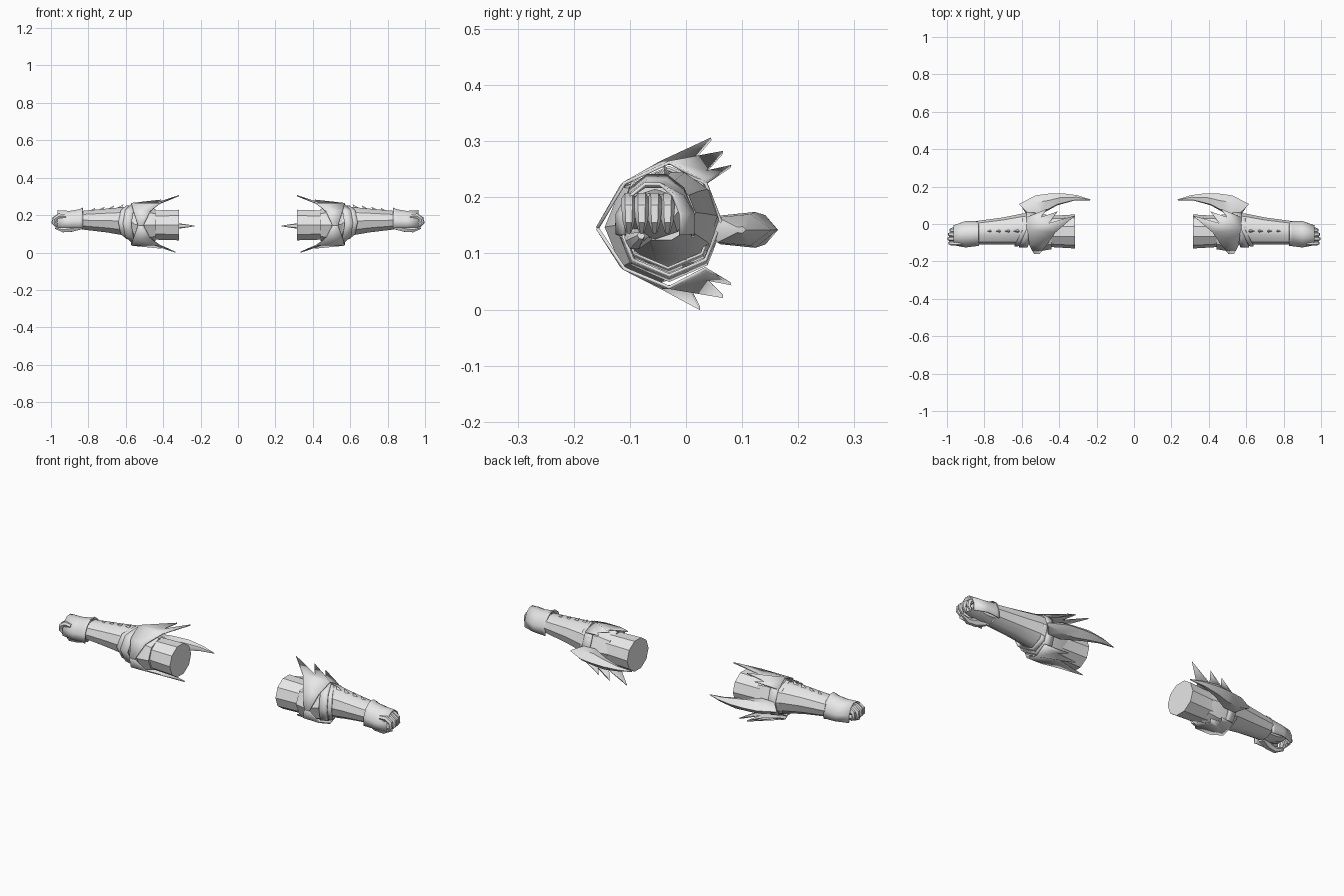
import bpy, bmesh, math
from mathutils import Vector

if "Cube" in bpy.data.objects:
    bpy.data.objects.remove(bpy.data.objects["Cube"])

steel = bpy.data.materials.new("light_grey")
steel.diffuse_color = (0.8, 0.8, 0.8, 1)
steel.use_nodes = True
steel.node_tree.nodes["Principled BSDF"].inputs["Base Color"].default_value = steel.diffuse_color


def make(name, verts, faces, angle=35, thick=0.0, closed=True):
    """Mesh object, mirrored to the other arm."""
    me = bpy.data.meshes.new(name)
    me.from_pydata([tuple(v) for v in verts], [], faces)
    bm = bmesh.new()
    bm.from_mesh(me)
    bmesh.ops.remove_doubles(bm, verts=bm.verts, dist=0.0002)
    bmesh.ops.recalc_face_normals(bm, faces=bm.faces)
    bm.to_mesh(me)
    bm.free()
    me.materials.append(steel)
    ob = bpy.data.objects.new(name, me)
    bpy.context.collection.objects.link(ob)
    if thick:
        s = ob.modifiers.new("thickness", 'SOLIDIFY')
        s.thickness = thick
        s.offset = 0
    m = ob.modifiers.new("other_arm", 'MIRROR')
    m.use_mirror_merge = False
    bpy.ops.object.select_all(action='DESELECT')
    bpy.context.view_layer.objects.active = ob
    ob.select_set(True)
    bpy.ops.object.shade_smooth_by_angle(angle=math.radians(angle))
    return ob


def loft(name, rings, cap=True, wrap=True, **kw):
    """Skin a list of equal-length point rings."""
    n = len(rings[0])
    verts = [p for r in rings for p in r]
    faces = []
    for i in range(len(rings) - 1):
        for j in range(n if wrap else n - 1):
            k = (j + 1) % n
            faces.append((i * n + j, i * n + k, (i + 1) * n + k, (i + 1) * n + j))
    if cap:
        faces += [tuple(range(n)), tuple(range((len(rings) - 1) * n, len(rings) * n))]
    return make(name, verts, faces, **kw)


def ring(x, cy, cz, ry, rz, n=10, point=0.0):
    """Ring around the arm; point pushes its front side along x."""
    out = []
    for j in range(n):
        a = 2 * math.pi * j / n
        c = math.cos(a)
        out.append((x + point * max(0, -c), cy + ry * c, cz + rz * math.sin(a)))
    return out


def tube(name, pts, radii, n=6):
    """Tube along a path, used for fingers and thumb."""
    pts = [Vector(p) for p in pts]
    rings = []
    for i, p in enumerate(pts):
        d = (pts[min(i + 1, len(pts) - 1)] - pts[max(i - 1, 0)]).normalized()
        u = Vector((0, 1, 0))
        u = (u - d * u.dot(d)).normalized()
        w = d.cross(u)
        rings.append([p + radii[i] * (u * math.cos(2 * math.pi * j / n)
                                      + w * math.sin(2 * math.pi * j / n)) for j in range(n)])
    return loft(name, rings, angle=50)


# Arm sleeve and elbow
loft("upper_arm", [ring(.315, -.04, .147, .091, .086),
                   ring(.45, -.04, .147, .083, .082),
                   ring(.56, -.03, .152, .08, .08)])
loft("elbow_band", [ring(.44, -.045, .147, .09, .085, 8),
                    ring(.50, -.045, .147, .1, .1, 8),
                    ring(.56, -.03, .152, .085, .09, 8)])

# Forearm sleeve with two overlapping pointed cuffs
loft("forearm", [ring(.545, -.024, .155, .086, .09),
                 ring(.60, -.028, .167, .083, .081),
                 ring(.70, -.037, .171, .072, .067),
                 ring(.835, -.046, .173, .063, .052)])
loft("outer_cuff", [ring(.53, -.03, .152, .094, .1, 8, .04),
                    ring(.575, -.03, .157, .092, .096, 8, .04)], cap=False, thick=.006)
loft("inner_cuff", [ring(.56, -.03, .158, .086, .09, 8, .045),
                    ring(.595, -.032, .162, .085, .088, 8, .045)], cap=False, thick=.005)

# Small thorns along the top of the forearm
for i, x in enumerate((.63, .68, .73, .78)):
    z = .246 - (x - .62) * .12
    base = [(x + .022, -.038, z - .008), (x - .008, -.05, z - .008), (x - .008, -.026, z - .008)]
    make("forearm_thorn_%d" % (i + 1), base + [(x - .018, -.038, z + .013)],
         [(0, 1, 2), (0, 1, 3), (1, 2, 3), (2, 0, 3)])

# Spiked elbow plates: front ridge, sweeping into three blades above and below
plate = [(.535, -.158, .145), (.56, -.11, .225), (.57, -.03, .262), (.575, .035, .225),  # hand edge
         (.505, -.158, .145), (.47, -.115, .22), (.42, -.045, .262),                     # elbow edge
         (.315, .045, .304), (.455, .005, .258), (.41, .066, .28), (.50, .035, .245),    # blades
         (.465, .08, .255)]
plate_faces = [(0, 1, 5, 4), (1, 2, 6, 5), (2, 8, 7, 6), (2, 10, 9, 8), (2, 3, 11, 10)]
make("upper_elbow_plate", plate, plate_faces, thick=.006, angle=25)
make("lower_elbow_plate", [(x + .02 * (z > .3), y - .02 * (z > .3), .145 - (z - .145) * .9)
                           for x, y, z in plate], plate_faces, thick=.006, angle=25)

# Curved horn behind the elbow: outer edge, inner edge, half height
horn = [((.615, .107), (.60, .09), .006), ((.525, .153), (.57, .045), .028),
        ((.45, .163), (.50, .05), .032), ((.38, .164), (.41, .10), .026),
        ((.30, .153), (.32, .125), .013), ((.232, .131), (.234, .127), .002)]
rings = []
for o, i, h in horn:
    def at(t, dz):
        return (o[0] + (i[0] - o[0]) * t, o[1] + (i[1] - o[1]) * t, .142 + dz)
    rings.append([at(0, 0), at(.35, h), at(.9, h * .8), at(1, 0), at(.9, -h * .8), at(.35, -h)])
loft("elbow_horn", rings, angle=40)

# Hand: palm, arched back plate, fingers and thumb
loft("palm", [ring(.82, -.048, .17, .05, .043, 8),
              ring(.88, -.055, .17, .056, .045, 8),
              ring(.95, -.06, .182, .052, .026, 8)])
arch = []
for x, cy, ry, rz in ((.83, -.052, .066, .09), (.845, -.052, .066, .08),
                      (.90, -.055, .07, .07), (.965, -.06, .052, .074)):
    arch.append([(x, cy + ry * math.cos(a), .152 + rz * math.sin(a))
                 for a in (math.radians(-15 + 30 * j) for j in range(8))])
loft("hand_back_plate", arch, cap=False, wrap=False, thick=.006)
for f in range(4):
    y = -.102 + .023 * f
    e = (0, .005, .003, -.006)[f]
    tube("finger_%d" % (f + 1), [(.92, y, .193), (.955 + e, y, .196), (.98 + e, y, .18),
                                 (.983 + e, y, .158), (.968 + e, y, .138)],
         [.013, .014, .013, .011, .005])
tube("thumb", [(.845, -.075, .145), (.89, -.09, .128), (.935, -.092, .122), (.975, -.08, .132)],
     [.026, .02, .016, .007])
